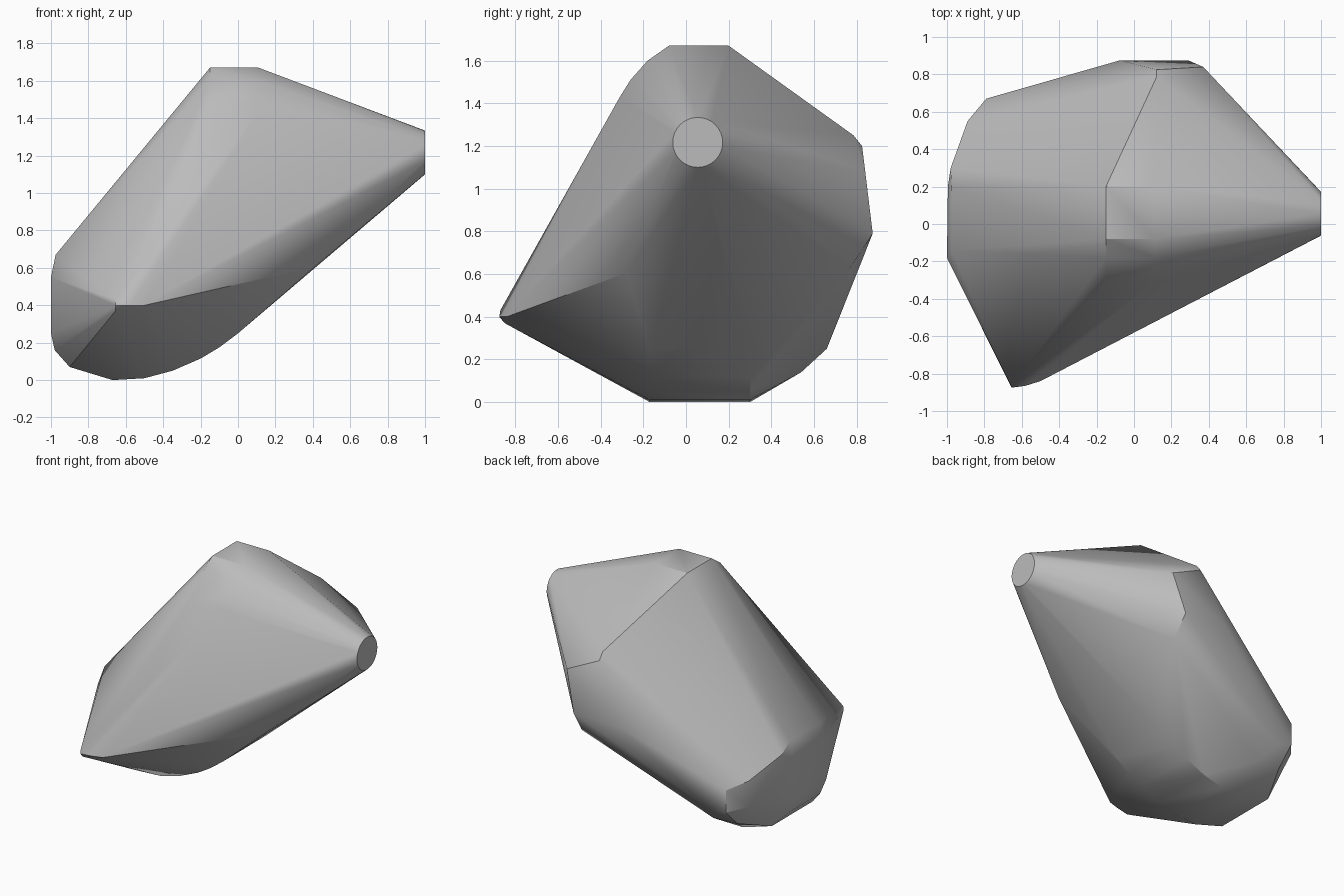
import bpy, bmesh, math

old = bpy.data.objects.get("Cube")
if old:
    bpy.data.objects.remove(old, do_unlink=True)


def material(name, colour):
    mat = bpy.data.materials.new(name)
    mat.use_nodes = True
    mat.diffuse_color = colour
    mat.node_tree.nodes["Principled BSDF"].inputs["Base Color"].default_value = colour
    return mat


def sweep_x(profile, x_values):
    """Repeat a (y, z) profile at several x positions."""
    return [(x, y, z) for x in x_values for y, z in profile]


def sweep_y(profile, y_values):
    """Repeat an (x, z) profile at several y positions."""
    return [(x, y, z) for y in y_values for x, z in profile]


def disc_x(x, y, z, radius, sides):
    """Circle of points facing along x."""
    angles = [math.tau * i / sides for i in range(sides)]
    return [(x, y + radius * math.cos(a), z + radius * math.sin(a)) for a in angles]


points = []

# Flat top with its rounded front shoulder
points += sweep_x([(.2, 1.67), (-.08, 1.67), (-.18, 1.6), (-.26, 1.51), (-.31, 1.43)], (-.15, .11))

# Round end cap
points += disc_x(1, .055, 1.217, .117, 32)

# Pointed front tip
points += [(-.655, -.87, .43), (-.655, -.875, .4), (-.655, -.85, .37),
           (-.58, -.865, .4), (-.5, -.84, .4)]

# Curved underside and the chamfer leading to the end cap
points += sweep_y([(-.9, .07), (-.67, 0), (-.5, .01), (-.35, .05),
                   (-.2, .115), (-.1, .175), (0, .25)], (-.17, .3))
points += [(.41, -.28, .605)]

# Rounded outer side
points += sweep_y([(-.98, .16), (-.995, .25), (-.995, .55), (-.975, .67)], (-.14, .2))
points += [(-1, -.18, .25), (-1, -.18, .55)]
points += [(-.98, .3, .3), (-.98, .3, .61), (-.89, .55, .3), (-.89, .55, .49),
           (-.79, .67, .28), (-.79, .67, .44)]

# Lower back corner
points += [(-.69, .66, .25), (-.79, .54, .15), (-.6, .54, .14)]

# Back facet
points += [(-.075, .875, .79), (.29, .875, .79), (.37, .84, 1.08),
           (.12, .825, 1.2), (.12, .785, 1.25), (.3, .77, .63)]

# Wrap everything in one convex shell
bm = bmesh.new()
for p in points:
    bm.verts.new(p)
hull = bmesh.ops.convex_hull(bm, input=bm.verts[:])
loose = {v for v in hull["geom_interior"] + hull["geom_unused"]
         if isinstance(v, bmesh.types.BMVert)}
bmesh.ops.delete(bm, geom=list(loose), context="VERTS")
bmesh.ops.dissolve_limit(bm, angle_limit=math.radians(.5), verts=bm.verts[:], edges=bm.edges[:])
bmesh.ops.recalc_face_normals(bm, faces=bm.faces[:])

mesh = bpy.data.meshes.new("faceted_shell")
bm.to_mesh(mesh)
bm.free()
mesh.materials.append(material("plain_grey", (.5, .5, .5, 1)))
shell = bpy.data.objects.new("faceted_shell", mesh)
bpy.context.collection.objects.link(shell)

# Smooth shading with crisp hard edges
bpy.ops.object.select_all(action="DESELECT")
shell.select_set(True)
bpy.context.view_layer.objects.active = shell
bpy.ops.object.shade_smooth_by_angle(angle=math.radians(30))
